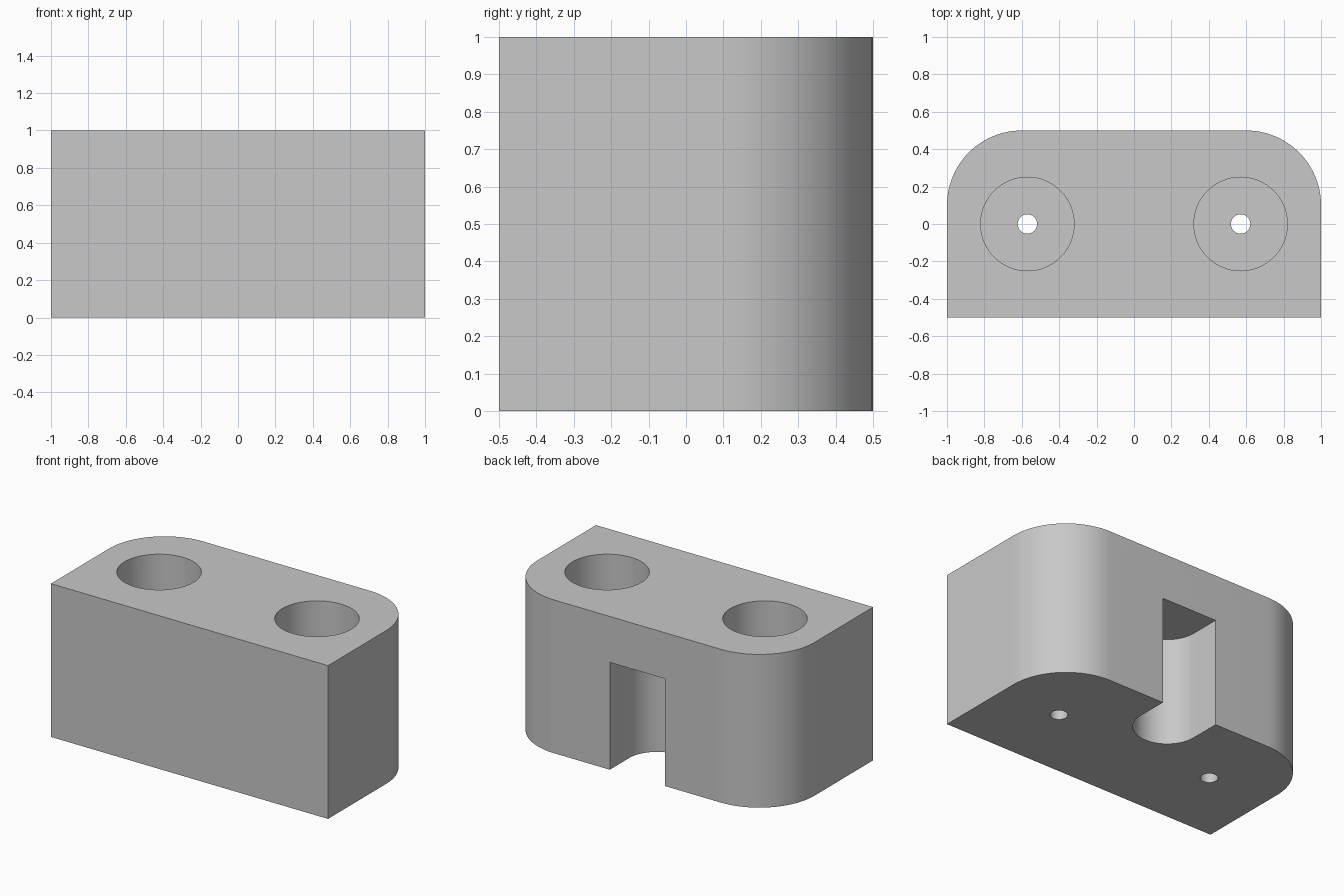
import bpy, bmesh, math

cube = bpy.data.objects.get("Cube")
if cube:
    bpy.data.objects.remove(cube, do_unlink=True)

GREY = (0.58, 0.58, 0.58, 1)
grey = bpy.data.materials.new("light grey")
grey.use_nodes = True
grey.diffuse_color = GREY
grey.node_tree.nodes["Principled BSDF"].inputs["Base Color"].default_value = GREY


def arc(cx, cy, r, start, end, steps):
    """Points along an arc, angles in degrees."""
    angles = [math.radians(start + (end - start) * i / steps) for i in range(steps + 1)]
    return [(cx + r * math.cos(a), cy + r * math.sin(a)) for a in angles]


def prism(name, outline, z0, z1):
    """Extrude a counter-clockwise outline from z0 to z1."""
    bm = bmesh.new()
    base = bm.faces.new([bm.verts.new((x, y, z0)) for x, y in outline])
    top = bmesh.ops.extrude_face_region(bm, geom=[base])["geom"]
    bmesh.ops.translate(bm, vec=(0, 0, z1 - z0),
                        verts=[v for v in top if isinstance(v, bmesh.types.BMVert)])
    bmesh.ops.recalc_face_normals(bm, faces=bm.faces)
    mesh = bpy.data.meshes.new(name)
    bm.to_mesh(mesh)
    bm.free()
    mesh.materials.append(grey)
    obj = bpy.data.objects.new(name, mesh)
    bpy.context.collection.objects.link(obj)
    return obj


# Block with two rounded back corners
R = 0.4
block = prism("block", [(-1, -0.5), (1, -0.5)]
              + arc(1 - R, 0.5 - R, R, 0, 90, 24)
              + arc(R - 1, 0.5 - R, R, 90, 180, 24), 0, 1)

# Round-ended slot in the back, open at the bottom
cutters = [prism("slot_cutter", [(0.2, 0.6), (-0.2, 0.6)]
                 + arc(0, 0.3, 0.2, 180, 360, 32), -0.1, 0.7)]

# Screw holes, each with a wide recess from the top
for side, x in (("right", -0.57), ("left", 0.57)):
    recess = arc(x, 0, 0.25, 0, 360, 64)[:-1]
    screw = arc(x, 0, 0.052, 0, 360, 32)[:-1]
    cutters.append(prism(side + "_recess_cutter", recess, 0.3, 1.1))
    cutters.append(prism(side + "_screw_cutter", screw, -0.1, 0.5))

bpy.ops.object.select_all(action="DESELECT")
bpy.context.view_layer.objects.active = block
block.select_set(True)
for cutter in cutters:
    cutter.hide_render = True
    cut = block.modifiers.new(cutter.name, "BOOLEAN")
    cut.operation = "DIFFERENCE"
    cut.solver = "EXACT"
    cut.object = cutter
    bpy.ops.object.modifier_apply(modifier=cut.name)
    bpy.data.objects.remove(cutter, do_unlink=True)

bpy.ops.object.shade_smooth_by_angle(angle=math.radians(30))
